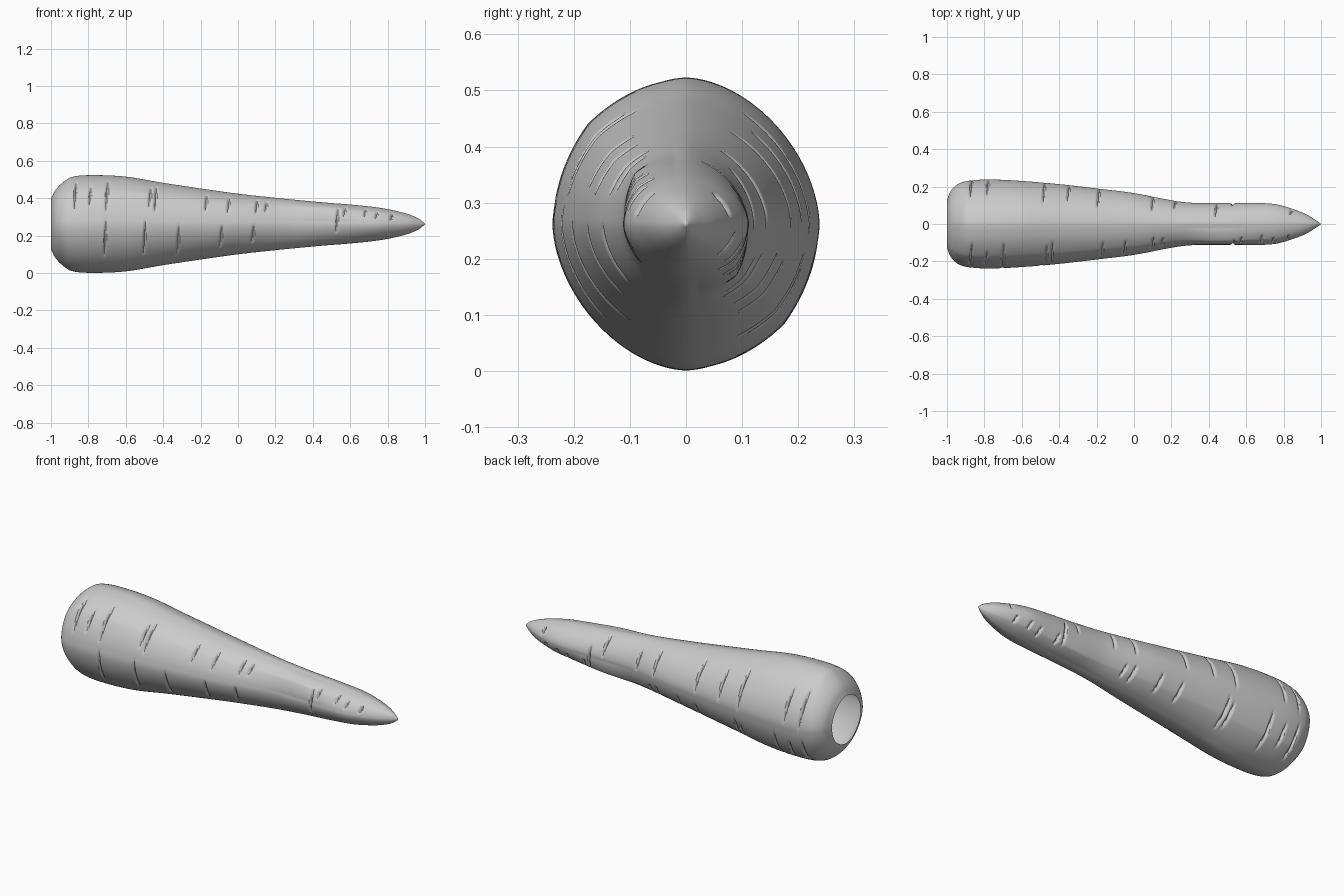
import bpy
import bmesh
import math

cube = bpy.data.objects.get("Cube")
if cube:
    bpy.data.objects.remove(cube, do_unlink=True)

RINGS, SIDES = 400, 144
MID_Z = 0.262

# Silhouette stations: position along the root, half width, half height
STATIONS = [
    (-1.0, .128, .134), (-.98, .176, .176), (-.94, .214, .219), (-.89, .23, .251),
    (-.78, .238, .261), (-.6, .23, .253), (-.4, .213, .22), (-.2, .19, .19),
    (0, .165, .162), (.2, .127, .14), (.3, .114, .13), (.45, .111, .116),
    (.6, .112, .104), (.75, .107, .088), (.85, .08, .069), (.92, .052, .049),
    (.97, .022, .026), (1.0, .001, .001)]

# Cracks: position, start and end angle in degrees (0 front, 90 top, 180 back)
PAIRED = [
    (-.87, 14, 66), (-.79, 20, 52), (-.70, 12, 66), (-.47, 20, 60), (-.44, 14, 66),
    (-.17, 20, 60), (-.05, 18, 60), (.10, 20, 62), (.15, 24, 58), (.53, -30, 50),
    (.57, 18, 55), (.68, 20, 60), (.74, 15, 50), (.82, 10, 50)]
FRONT_LOW = [(-.71, -45, 8), (-.50, -48, 8), (-.32, -60, 2), (-.09, -50, 0), (.08, -45, 0)]
BACK_HIGH = [
    (-.87, 125, 185), (-.78, 130, 180), (-.48, 118, 185), (-.35, 125, 180),
    (-.19, 115, 182), (.10, 115, 185), (.22, 130, 185), (.44, 105, 180), (.84, 125, 170)]
CRACKS = PAIRED + [(x, a + 180, b + 180) for x, a, b in PAIRED] + FRONT_LOW + BACK_HIGH


def sample(x, col):
    """Smooth interpolation of one silhouette column."""
    def slope(k):
        a, b = STATIONS[max(k - 1, 0)], STATIONS[min(k + 1, len(STATIONS) - 1)]
        return (b[col] - a[col]) / (b[0] - a[0])
    i = 0
    while i < len(STATIONS) - 2 and x > STATIONS[i + 1][0]:
        i += 1
    p, q = STATIONS[i], STATIONS[i + 1]
    d = q[0] - p[0]
    t = (x - p[0]) / d
    return ((1 + 2 * t) * (1 - t) ** 2 * p[col] + t * (1 - t) ** 2 * d * slope(i)
            + t * t * (3 - 2 * t) * q[col] + t * t * (t - 1) * d * slope(i + 1))


def crack_depth(x, deg):
    """Depth of the narrow notches at a surface point."""
    depth = 0
    for cx, a, b in CRACKS:
        if abs(x - cx) > .05:
            continue
        u = ((deg - a) % 360) / (b - a)
        if u < 1:
            dx = x - cx - .012 * (u - .5)
            fade = min(1, 4 * u, 4 * (1 - u))
            depth = max(depth, .012 * fade * math.exp(-(dx / .006) ** 2))
    return depth


def section(x, deg):
    """Slightly pointed oval with a ridge along two opposite corners."""
    c, s = math.cos(math.radians(deg)), math.sin(math.radians(deg))
    r = (abs(c) ** 1.76 + abs(s) ** 1.76) ** (-1 / 1.76)
    ridge = max(0, 1 - abs(deg % 180 - 43) / 36)
    r += ridge * (.05 + .12 * math.exp(-((x - .45) / .17) ** 2))
    w, h = sample(x, 1), sample(x, 2)
    r -= min(crack_depth(x, deg) / max(w, .03), .15)
    return (x, -w * r * c, MID_Z + h * r * s)


# Hollow root, open at the wide end
bm = bmesh.new()
rings = []
for i in range(RINGS):
    x = -1 + 2 * i / RINGS
    rings.append([bm.verts.new(section(x, 360 * j / SIDES)) for j in range(SIDES)])
for a, b in zip(rings, rings[1:]):
    for j in range(SIDES):
        k = (j + 1) % SIDES
        bm.faces.new((a[j], b[j], b[k], a[k]))
tip = bm.verts.new((1, 0, MID_Z))
for j in range(SIDES):
    bm.faces.new((rings[-1][j], tip, rings[-1][(j + 1) % SIDES]))
bmesh.ops.recalc_face_normals(bm, faces=bm.faces)
mesh = bpy.data.meshes.new("root_body")
bm.to_mesh(mesh)
bm.free()
body = bpy.data.objects.new("root_body", mesh)
bpy.context.collection.objects.link(body)

# Plain grey material
grey = bpy.data.materials.new("plain_grey")
grey.use_nodes = True
color = (.6, .6, .6, 1)
grey.diffuse_color = color
grey.node_tree.nodes["Principled BSDF"].inputs["Base Color"].default_value = color
mesh.materials.append(grey)

bpy.context.view_layer.objects.active = body
body.select_set(True)
bpy.ops.object.shade_smooth_by_angle(angle=math.radians(35))
